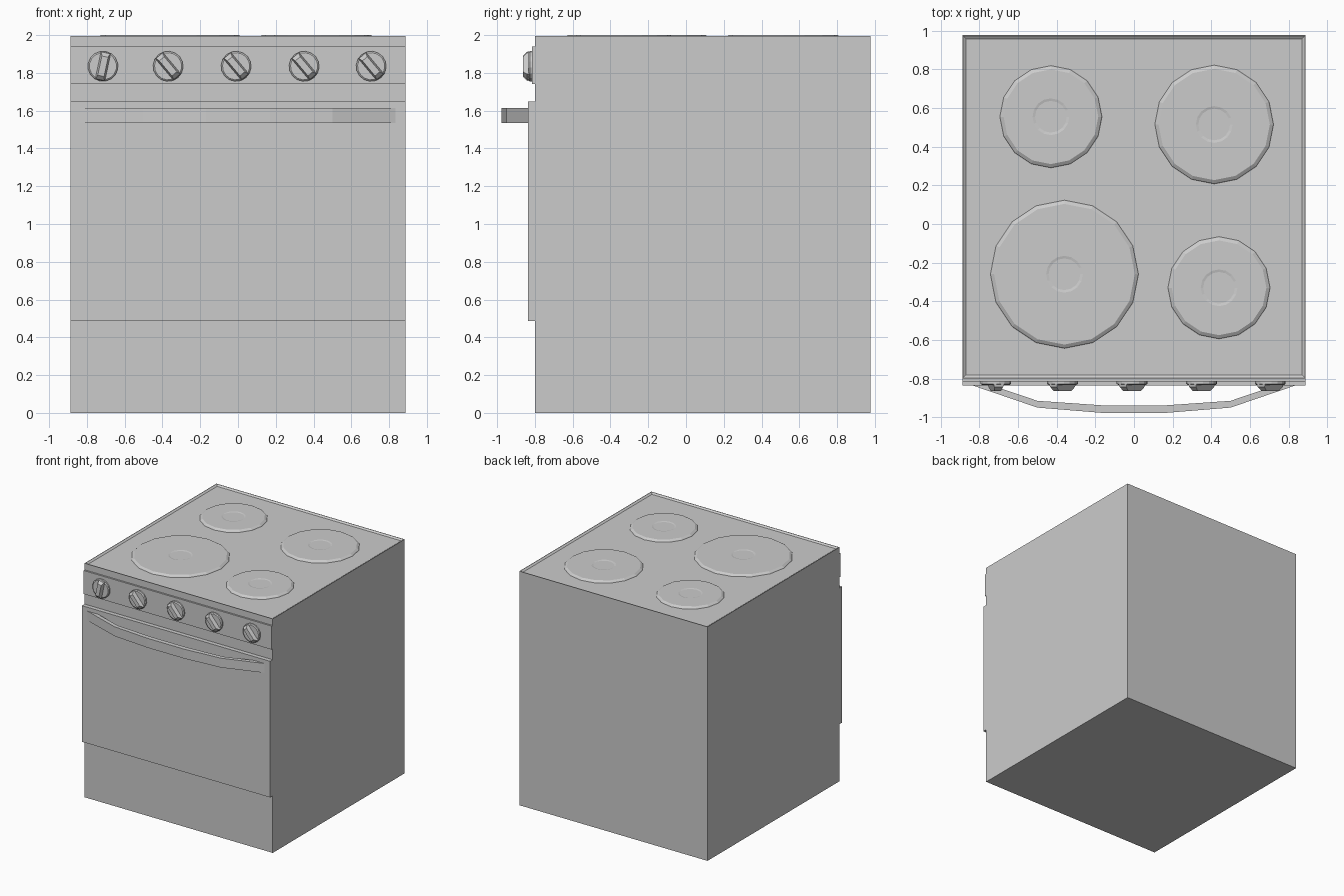
import bpy, bmesh
from math import radians, cos, sin, pi
from mathutils import Matrix, Vector

if "Cube" in bpy.data.objects:
    bpy.data.objects.remove(bpy.data.objects["Cube"])


def finish(name, bm):
    bmesh.ops.recalc_face_normals(bm, faces=bm.faces)
    mesh = bpy.data.meshes.new(name)
    bm.to_mesh(mesh)
    bm.free()
    obj = bpy.data.objects.new(name, mesh)
    bpy.context.collection.objects.link(obj)
    return obj


def add_box(bm, x, y, z):
    size = (x[1] - x[0], y[1] - y[0], z[1] - z[0])
    mid = Vector((sum(x) / 2, sum(y) / 2, sum(z) / 2))
    bmesh.ops.create_cube(bm, size=1, matrix=Matrix.Translation(mid) @ Matrix.Diagonal((*size, 1)))


def loft(bm, rings):
    """Closed solid through a list of equal-length rings of points."""
    rings = [[bm.verts.new(p) for p in ring] for ring in rings]
    for a, b in zip(rings, rings[1:]):
        for i in range(len(a)):
            j = (i + 1) % len(a)
            bm.faces.new((a[i], a[j], b[j], b[i]))
    bm.faces.new(rings[0])
    bm.faces.new(rings[-1])


def circle(r, h, n=16):
    return [Vector((r * cos(2 * pi * i / n), r * sin(2 * pi * i / n), h)) for i in range(n)]


W = 0.888
FRONT, BACK = -0.8, 0.978

# Body with a shallow dished cooktop
bm = bmesh.new()
add_box(bm, (-W, W), (FRONT, BACK), (0, 1.996))
bm.normal_update()
top = [f for f in bm.faces if f.normal.z > 0.9]
bmesh.ops.inset_region(bm, faces=top, thickness=0.006)
bmesh.ops.inset_region(bm, faces=top, thickness=0.022, depth=-0.011)
body = finish("body", bm)
bpy.context.view_layer.objects.active = body
body.select_set(True)
bpy.ops.object.shade_smooth_by_angle(angle=radians(30))

# Control panel and oven door
for name, depth, z in (("control_panel", -0.815, (1.74, 1.94)), ("oven_door", -0.836, (0.487, 1.648))):
    bm = bmesh.new()
    add_box(bm, (-W, W), (depth, FRONT), z)
    finish(name, bm)

# Bowed door handle: half outline mirrored, extruded upwards
outer = [(0.84, -0.834), (0.5, -0.95), (0.17, -0.977)]
inner = [(0.17, -0.938), (0.5, -0.915), (0.74, -0.834)]
half = outer[::-1]
outline = ([(-x, y) for x, y in outer] + half
           + inner[::-1] + [(-x, y) for x, y in inner])
bm = bmesh.new()
loft(bm, [[(x, y, z) for x, y in outline] for z in (1.535, 1.615)])
finish("door_handle", bm)

# Hot plates: sloped side, slightly sunken centre
plates = [("back_left", -0.43, 0.555, 0.265), ("back_right", 0.415, 0.515, 0.308),
          ("front_left", -0.36, -0.26, 0.384), ("front_right", 0.44, -0.33, 0.265)]
for name, x, y, r in plates:
    bm = bmesh.new()
    loft(bm, [circle(r, 1.984), circle(r - 0.004, 1.99), circle(r - 0.02, 2.0),
              circle(0.095, 2.0), circle(0.082, 1.997)])
    bmesh.ops.translate(bm, verts=bm.verts, vec=(x, y, 0))
    finish(name + "_hot_plate", bm)

# Knobs: round base with a tapered grip, turned to a setting
for i, (x, tilt) in enumerate([(-0.715, 12), (-0.37, -40), (-0.01, -40), (0.35, -40), (0.705, -40)]):
    bm = bmesh.new()
    loft(bm, [circle(0.08, 0), circle(0.08, 0.012), circle(0.072, 0.018)])
    loft(bm, [[(sx * w, sy * l, h) for sx, sy in ((-1, -1), (1, -1), (1, 1), (-1, 1))]
              for w, l, h in ((0.028, 0.075, 0.012), (0.023, 0.073, 0.028), (0.017, 0.052, 0.048))])
    place = (Matrix.Translation((x, -0.815, 1.835)) @ Matrix.Rotation(radians(tilt), 4, 'Y')
             @ Matrix.Rotation(radians(90), 4, 'X'))
    bm.transform(place)
    finish(f"knob_{i + 1}", bm)
